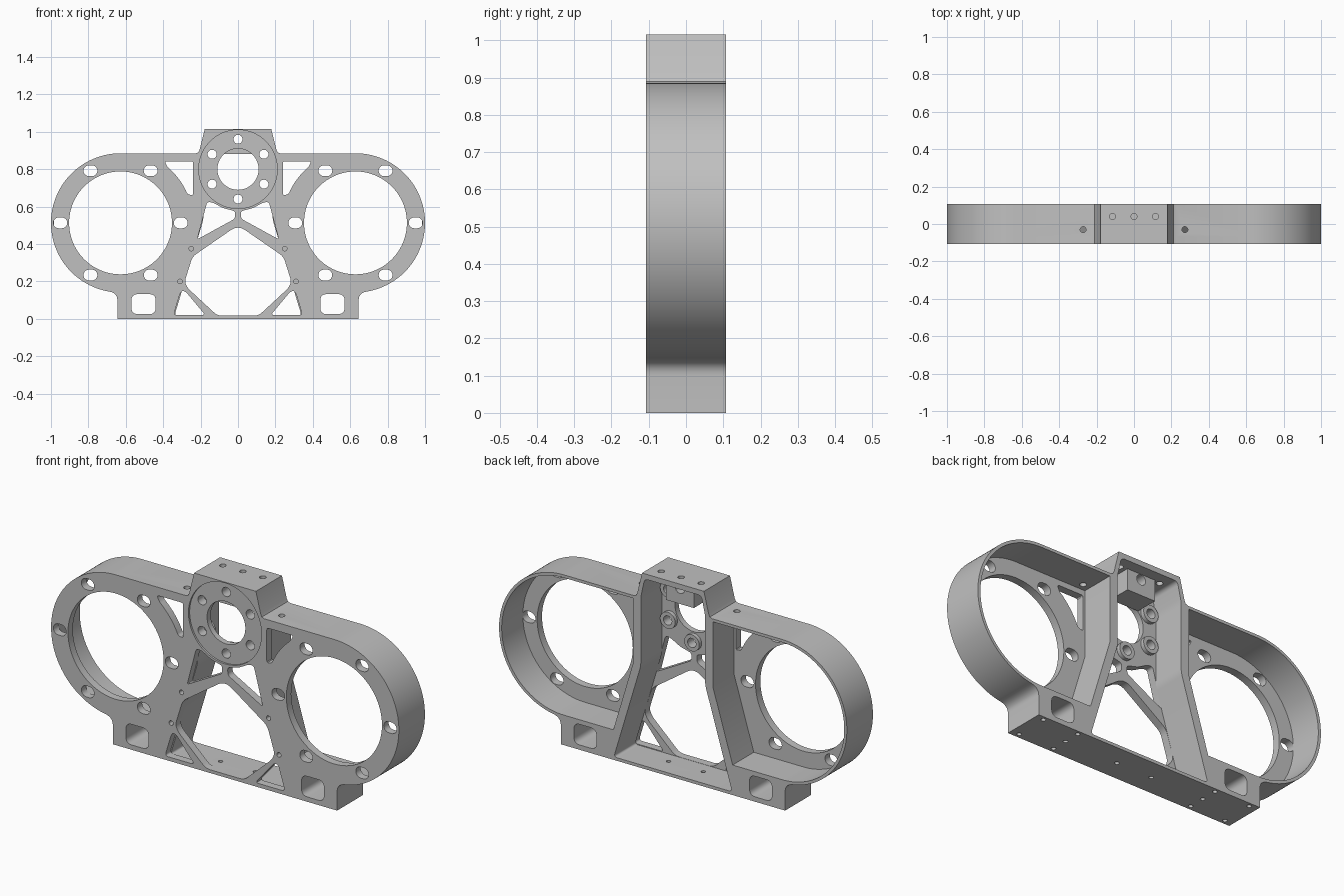
import bpy, bmesh
from math import sin, cos, pi, radians
from mathutils import Matrix, Vector

if "Cube" in bpy.data.objects:
    bpy.data.objects.remove(bpy.data.objects["Cube"])

metal = bpy.data.materials.new("grey_metal")
metal.diffuse_color = (0.53, 0.53, 0.53, 1)
metal.use_nodes = True
metal.node_tree.nodes["Principled BSDF"].inputs["Base Color"].default_value = metal.diffuse_color

CX, CZ = -0.628, 0.513          # centre of left ring
HZ = 0.80                       # hub height
FRONT, SKIN, WEB, BACK = -0.107, -0.097, -0.067, 0.107


def arc(x, z, r, a0, a1, n=48):
    return [(x + r * cos(radians(a0 + (a1 - a0) * i / n)),
             z + r * sin(radians(a0 + (a1 - a0) * i / n))) for i in range(n + 1)]


def circle(x, z, r, n=96):
    return arc(x, z, r, 0, 360, n)[:-1]


def slot(x, z, half, r):
    return arc(x + half - r, z, r, -90, 90, 12) + arc(x - half + r, z, r, 90, 270, 12)


def rounded(pts, r, n=6):
    # replace every corner by a small curve
    out = []
    for i, p in enumerate(pts):
        p, a, b = Vector(p), Vector(pts[i - 1]), Vector(pts[(i + 1) % len(pts)])
        s = p + (a - p).normalized() * min(r, (a - p).length * 0.45)
        e = p + (b - p).normalized() * min(r, (b - p).length * 0.45)
        for k in range(n + 1):
            t = k / n
            q = s * (1 - t) ** 2 + p * 2 * t * (1 - t) + e * t * t
            out.append((q.x, q.y))
    return out


def flip(loop):
    return [(-x, z) for x, z in reversed(loop)]


def both(loops):
    return loops + [flip(l) for l in loops]


def finish(name, bm):
    bmesh.ops.recalc_face_normals(bm, faces=bm.faces[:])
    me = bpy.data.meshes.new(name)
    bm.to_mesh(me)
    bm.free()
    me.materials.append(metal)
    ob = bpy.data.objects.new(name, me)
    bpy.context.collection.objects.link(ob)
    return ob


def slab(name, loops, y0, y1):
    # fill outline minus holes, then give it depth along y
    bm = bmesh.new()
    twin, edges, sides = {}, [], []
    for loop in loops:
        f = [bm.verts.new((x, y0, z)) for x, z in loop]
        b = [bm.verts.new((x, y1, z)) for x, z in loop]
        twin.update(zip(f, b))
        for i in range(len(f)):
            edges.append(bm.edges.new((f[i - 1], f[i])))
            sides.append((f[i - 1], f[i], b[i], b[i - 1]))
    bmesh.ops.triangle_fill(bm, edges=edges, use_beauty=True, normal=(0, -1, 0))
    for face in bm.faces[:]:
        bm.faces.new([twin[v] for v in reversed(face.verts)])
    for s in sides:
        bm.faces.new(s)
    return finish(name, bm)


# outer silhouette
foot = [(-0.645, 0.0), (-0.645, 0.10)]
for k in range(1, 9):
    t = k / 8
    foot.append((-0.645 * (1 - t) ** 2 - 0.645 * 2 * t * (1 - t) - 0.70 * t * t,
                 0.10 * (1 - t) ** 2 + 0.142 * 2 * t * (1 - t) + 0.148 * t * t))
half = foot + arc(CX, CZ, 0.372, 257, 90, 72)
half += [(-0.225, 0.885), (-0.212, 0.89), (-0.205, 0.905), (-0.178, 1.015)]
outline = half + flip(half)

# openings through the web, left half
window = rounded([(-0.57, 0.025), (-0.44, 0.025), (-0.44, 0.132), (-0.57, 0.132)], 0.035)
left = [circle(CX, CZ, 0.275), window]
for i in range(6):
    a = i * pi / 3
    left.append(slot(CX + 0.322 * cos(a), CZ + 0.322 * sin(a), 0.037, 0.029))
side_pocket = [(-0.24, 0.66), (-0.24, 0.842), (-0.392, 0.842)] + arc(CX, CZ, 0.39, 50, 23, 10)
left.append(rounded(side_pocket, 0.012, 3))
left.append(rounded([(-0.165, 0.625), (-0.218, 0.425), (-0.017, 0.535), (-0.015, 0.575),
                     (-0.08, 0.592), (-0.135, 0.622)], 0.014))
left.append(rounded([(-0.345, 0.02), (-0.306, 0.148), (-0.282, 0.148), (-0.175, 0.02)], 0.02))
left += [circle(-0.25, 0.375, 0.012, 20), circle(-0.31, 0.20, 0.012, 20)]
c_half = [(-0.11, 0.017), (-0.27, 0.165), (-0.285, 0.2), (-0.243, 0.333), (-0.02, 0.487)]
centre = rounded(c_half + flip(c_half), 0.025)
openings = both(left) + [centre]

bolts = [(0.16 * sin(i * pi / 3), HZ + 0.16 * cos(i * pi / 3)) for i in range(6)]
hub = [circle(0, HZ, 0.11)] + [circle(x, z, 0.024, 24) for x, z in bolts]

# front plate: thin skin with round hub recess, then the main web
slab("front_skin", [outline] + openings + [circle(0, HZ, 0.21)], FRONT, SKIN)
web = slab("web_plate", [outline] + openings + hub, SKIN, WEB)

# deep rim and slanted inner walls
cavity = arc(CX, CZ, 0.357, 270, 90, 72) + [(-0.23, 0.87), (-0.23, 0.53), (-0.343, 0.156)]
k_half = [(-0.34, 0.016), (-0.185, 0.53), (-0.185, 0.89), (-0.163, 0.988)]
core = rounded(k_half + flip(k_half), 0.02)
rim = slab("rim_body", [outline, core] + both([cavity, window]), WEB, BACK)

# rear bolt bosses and the block under the top pad
for x, z in bolts[1:]:
    slab("bolt_boss", [circle(x, z, 0.043, 32), circle(x, z, 0.024, 24)], WEB, WEB + 0.02)
slab("top_block", [[(-0.08, 0.88), (0.08, 0.88), (0.08, 0.992), (-0.08, 0.992)],
                   circle(0, 0.96, 0.026, 24)], WEB, 0.05)

# screw holes in the top and bottom faces
bm = bmesh.new()


def drill(x, y, z0, z1, r):
    bmesh.ops.create_cone(bm, cap_ends=True, segments=20, radius1=r, radius2=r, depth=z1 - z0,
                          matrix=Matrix.Translation((x, y, (z0 + z1) / 2)))


for s in (-1, 1):
    for x, y in ((0.6, -0.083), (0.6, 0.085), (0.4, -0.083), (0.4, 0.0), (0.4, 0.085), (0.1, 0.0)):
        drill(s * x, y, -0.02, 0.035, 0.011)
    drill(s * 0.115, 0.04, 0.96, 1.03, 0.016)
    drill(s * 0.272, -0.03, 0.85, 0.91, 0.016)
drill(0, 0.04, 1.0, 1.03, 0.016)
cutter = finish("hole_cutter", bm)
cutter.hide_render = True

for ob in (web, rim):
    mod = ob.modifiers.new("holes", 'BOOLEAN')
    mod.operation, mod.solver, mod.object = 'DIFFERENCE', 'EXACT', cutter
    bpy.context.view_layer.objects.active = ob
    bpy.ops.object.modifier_apply(modifier=mod.name)
bpy.data.objects.remove(cutter)

# smooth round walls, keep edges sharp
bpy.ops.object.select_all(action='SELECT')
bpy.context.view_layer.objects.active = rim
bpy.ops.object.shade_smooth_by_angle(angle=radians(30))
